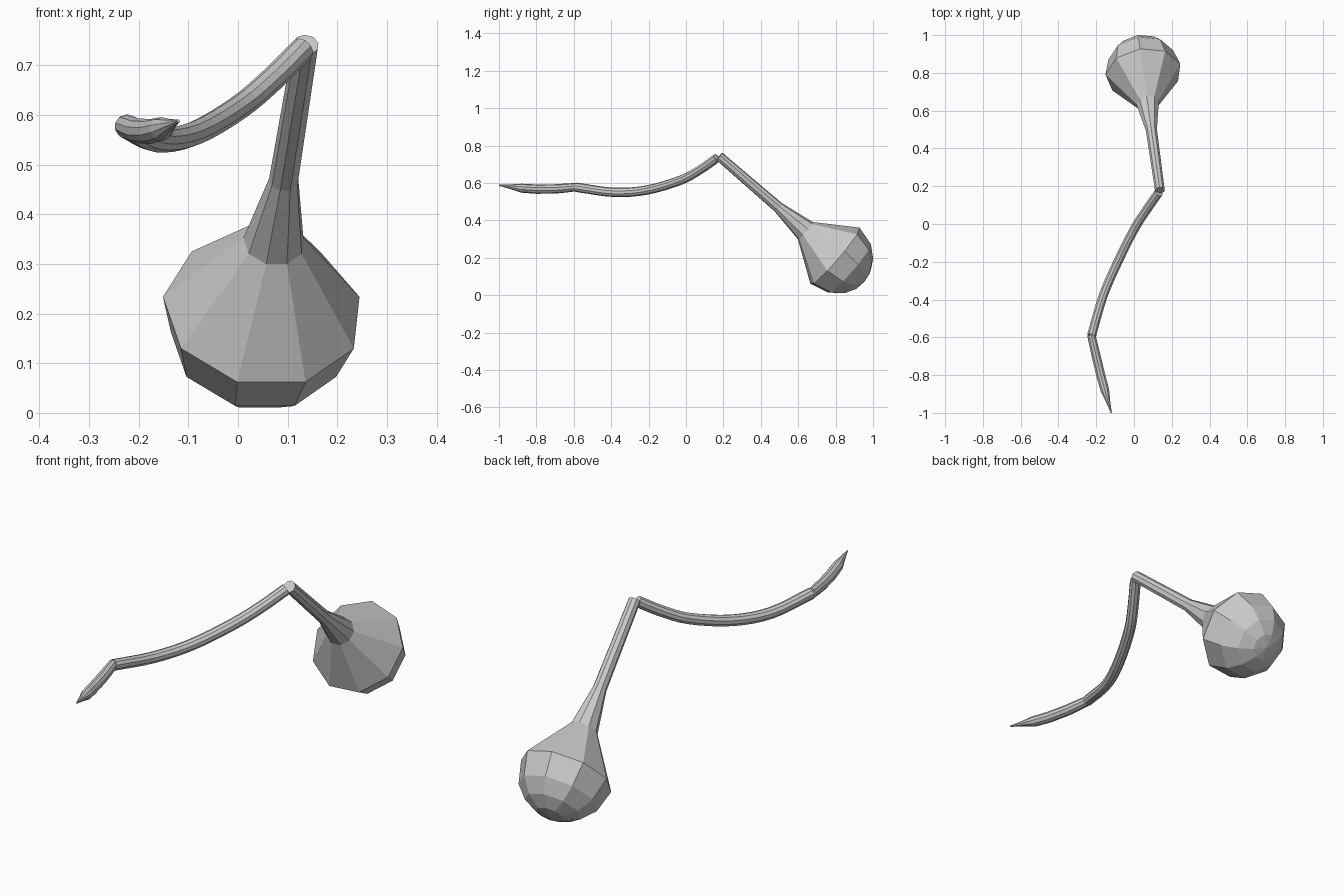
import bpy, bmesh, math
from mathutils import Vector

if "Cube" in bpy.data.objects:
    bpy.data.objects.remove(bpy.data.objects["Cube"])


def loft(name, centers, radii, sides):
    """Flat-shaded tube of rings along a path, first vertex of each ring facing up."""
    pts = [Vector(c) for c in centers]
    bm = bmesh.new()
    rings = []
    for i, p in enumerate(pts):
        axis = (pts[min(i + 1, len(pts) - 1)] - pts[max(i - 1, 0)]).normalized()
        up = Vector((0, 0, 1))
        up = (up - axis * up.dot(axis)).normalized()
        side = axis.cross(up)
        ring = []
        for k in range(sides):
            a = 2 * math.pi * k / sides
            ring.append(bm.verts.new(p + (up * math.cos(a) + side * math.sin(a)) * radii[i]))
        rings.append(ring)
    for r0, r1 in zip(rings, rings[1:]):
        for k in range(sides):
            j = (k + 1) % sides
            bm.faces.new((r0[k], r0[j], r1[j], r1[k]))
    bm.faces.new(rings[0])
    bm.faces.new(rings[-1])
    bmesh.ops.remove_doubles(bm, verts=bm.verts, dist=0.0002)
    bmesh.ops.recalc_face_normals(bm, faces=bm.faces)
    me = bpy.data.meshes.new(name)
    bm.to_mesh(me)
    bm.free()
    ob = bpy.data.objects.new(name, me)
    bpy.context.collection.objects.link(ob)
    return ob


def spline(ctrl, steps):
    """Catmull-Rom samples through the control points."""
    c = [Vector(p) for p in ctrl]
    c = [2 * c[0] - c[1]] + c + [2 * c[-1] - c[-2]]
    out = []
    for i in range(1, len(c) - 2):
        p0, p1, p2, p3 = c[i - 1:i + 3]
        for s in range(steps):
            t = s / steps
            out.append(0.5 * (2 * p1 + (p2 - p0) * t + (2 * p0 - 5 * p1 + 4 * p2 - p3) * t ** 2
                              + (3 * p1 - p0 - 3 * p2 + p3) * t ** 3))
    return out + [c[-2]]


# Bulb with long neck: profile of (distance, radius) along a tilted axis
top = Vector((0.137, 0.178, 0.742))
wide = Vector((0.05, 0.797, 0.207))
length = (wide - top).length
axis = (wide - top).normalized()
profile = [(0, 0.026), (0.42, 0.03), (0.612, 0.062), (length, 0.203)]
for deg in (30, 52, 72, 89.99):
    a = math.radians(deg)
    profile.append((length + 0.208 * math.sin(a), 0.203 * math.cos(a)))
loft("bulb_and_neck", [top + axis * d for d, r in profile], [r for d, r in profile], 9)

# Curved arm
arm = spline([(0.13, 0.165, 0.733), (0.067, 0.075, 0.67), (0, -0.03, 0.614),
              (-0.09, -0.21, 0.562), (-0.165, -0.385, 0.55), (-0.224, -0.588, 0.577)], 4)
loft("curved_arm", arm, [0.025] * len(arm), 10)

# Pointed tip
tip = [(-0.227, -0.585, 0.578), (-0.214, -0.64, 0.573), (-0.2, -0.7, 0.568),
       (-0.176, -0.8, 0.567), (-0.154, -0.88, 0.572), (-0.137, -0.94, 0.58),
       (-0.12, -1.0, 0.588)]
loft("pointed_tip", tip, [0.022, 0.024, 0.025, 0.025, 0.024, 0.012, 0.003], 10)
